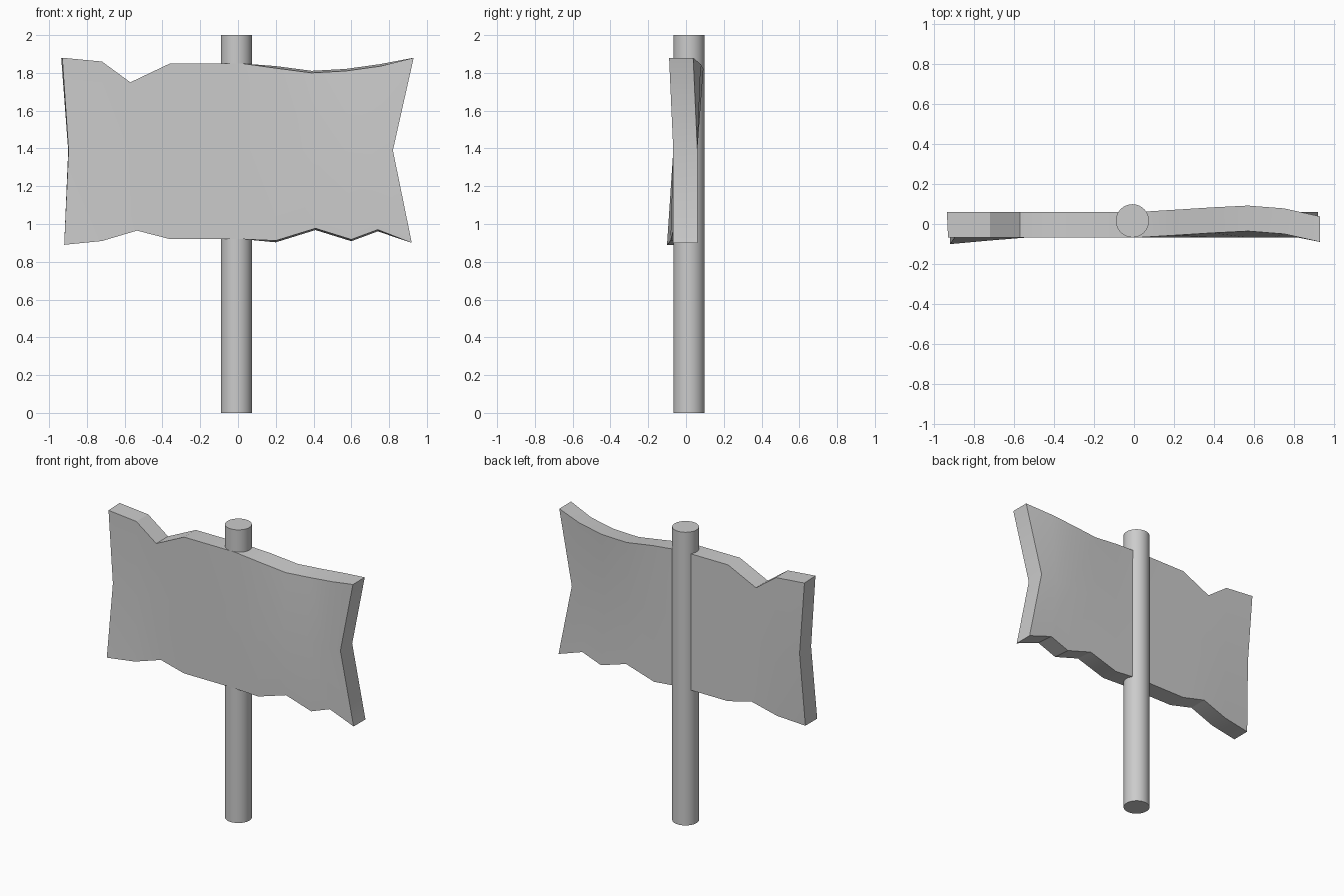
import bpy, bmesh

if "Cube" in bpy.data.objects:
    bpy.data.objects.remove(bpy.data.objects["Cube"])

grey = bpy.data.materials.new("plain grey")
grey.diffuse_color = (0.6, 0.6, 0.6, 1)
grey.use_nodes = True
grey.node_tree.nodes["Principled BSDF"].inputs["Base Color"].default_value = grey.diffuse_color


def finish(obj):
    obj.data.materials.append(grey)
    bpy.ops.object.select_all(action='DESELECT')
    obj.select_set(True)
    bpy.context.view_layer.objects.active = obj
    bpy.ops.object.shade_smooth_by_angle(angle=0.52)


# Round post
bpy.ops.mesh.primitive_cylinder_add(vertices=32, radius=0.083, depth=2,
                                    location=(-0.008, 0.016, 1))
post = bpy.context.object
post.name = "post"
finish(post)

# Ragged board: (x, z, y offset) along the top, middle and bottom rows
top = [(-.93, 1.88, 0), (-.72, 1.86, 0), (-.57, 1.75, 0), (-.36, 1.85, 0),
       (.02, 1.85, 0), (.2, 1.825, .011), (.39, 1.80, .023),
       (.57, 1.81, .032), (.75, 1.835, .018), (.93, 1.88, -.022)]
middle = [(x, 1.39, 0) for x in
          (-.897, -.71, -.55, -.36, .02, .2, .39, .57, .70, .82)]
bottom = [(-.92, .89, -.033), (-.72, .91, -.015), (-.535, .965, 0),
          (-.36, .92, 0), (.02, .92, 0), (.2, .912, 0), (.41, .977, 0),
          (.6, .918, 0), (.74, .97, 0), (.92, .90, 0)]
rows = [top, middle, bottom]
FRONT, BACK = -0.0675, 0.06

bm = bmesh.new()


def sheet(y, back):
    grid = []
    for r, row in enumerate(rows):
        line = []
        for c, (x, z, dy) in enumerate(row):
            # the back outline is slightly larger on the curved right half
            if back and 5 <= c <= 8:
                z += (0.011, 0, -0.009)[r]
            if back and c == 0:
                x -= (0.006, 0.002, 0)[r]
            line.append(bm.verts.new((x, y + dy, z)))
        grid.append(line)
    return grid


front, back = sheet(FRONT, False), sheet(BACK, True)
for g in (front, back):
    for r in range(2):
        for c in range(9):
            bm.faces.new((g[r][c], g[r + 1][c], g[r + 1][c + 1], g[r][c + 1]))


def rim(g):
    return (g[0] + [g[1][-1]] + g[2][::-1] + [g[1][0]])


# Edge band joining the two sheets
a, b = rim(front), rim(back)
for i in range(len(a)):
    j = (i + 1) % len(a)
    bm.faces.new((a[i], a[j], b[j], b[i]))
bmesh.ops.recalc_face_normals(bm, faces=bm.faces)

mesh = bpy.data.meshes.new("board")
bm.to_mesh(mesh)
bm.free()
board = bpy.data.objects.new("board", mesh)
bpy.context.collection.objects.link(board)
finish(board)
